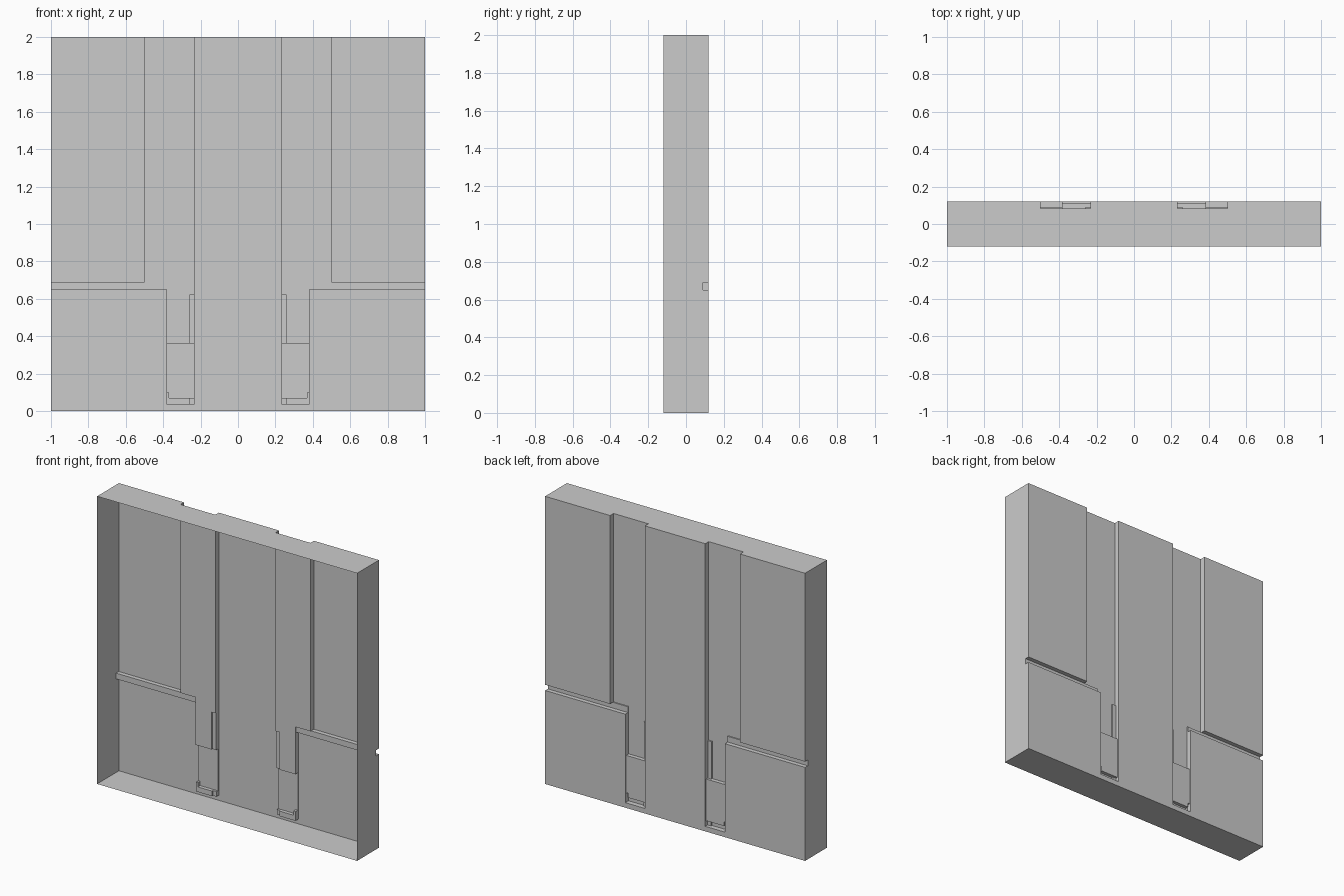
import bpy, bmesh
from math import radians

if "Cube" in bpy.data.objects:
    bpy.data.objects.remove(bpy.data.objects["Cube"])

FRONT, BACK = -0.12, 0.12

# Recesses pressed into the back face, mirrored in x: |x| range, z range, y of recess floor
RECESSES = [
    (0.232, 0.50, 0.69, 2.00, 0.082),    # tall upper channel
    (0.232, 0.383, 0.36, 0.69, 0.082),   # narrow channel below it
    (0.232, 0.26, 0.36, 0.62, 0.092),    # shallow strip at the inner edge
    (0.232, 0.383, 0.035, 0.36, 0.11),   # shallow lower panel
    (0.232, 0.383, 0.035, 0.07, 0.085),  # latch slot
    (0.368, 0.383, 0.07, 0.10, 0.085),   # latch slot upturned end
    (0.232, 0.26, 0.035, 0.07, 0.095),   # latch slot inner step
    (0.383, 1.00, 0.65, 0.69, 0.09),     # horizontal groove
]


def depth(x, z):
    y = BACK
    for x0, x1, z0, z1, d in RECESSES:
        if x0 < abs(x) < x1 and z0 < z < z1:
            y = d
    return y


half = sorted({v for r in RECESSES for v in r[:2]})
xs = [-v for v in reversed(half)] + half
zs = sorted({0.0} | {v for r in RECESSES for v in r[2:4]})
nx, nz = len(xs) - 1, len(zs) - 1


def cell(i, k):
    # Outside the panel the depth drops to the open front, which makes the rim walls
    if not (0 <= i < nx and 0 <= k < nz):
        return FRONT
    return depth((xs[i] + xs[i + 1]) / 2, (zs[k] + zs[k + 1]) / 2)


bm = bmesh.new()


def quad(*pts):
    bm.faces.new([bm.verts.new(p) for p in pts])


# Stepped back face
for i in range(nx):
    for k in range(nz):
        y = cell(i, k)
        quad((xs[i], y, zs[k]), (xs[i], y, zs[k + 1]),
             (xs[i + 1], y, zs[k + 1]), (xs[i + 1], y, zs[k]))

# Walls across x steps, including both sides
for i in range(nx + 1):
    for k in range(nz):
        a, b = cell(i - 1, k), cell(i, k)
        if a != b:
            quad((xs[i], a, zs[k]), (xs[i], a, zs[k + 1]),
                 (xs[i], b, zs[k + 1]), (xs[i], b, zs[k]))

# Walls across z steps, including top and bottom
for k in range(nz + 1):
    for i in range(nx):
        a, b = cell(i, k - 1), cell(i, k)
        if a != b:
            quad((xs[i], a, zs[k]), (xs[i], b, zs[k]),
                 (xs[i + 1], b, zs[k]), (xs[i + 1], a, zs[k]))

# Join the steps and merge flat regions
bmesh.ops.remove_doubles(bm, verts=bm.verts, dist=1e-5)
bmesh.ops.dissolve_limit(bm, angle_limit=radians(1), verts=bm.verts, edges=bm.edges)

mesh = bpy.data.meshes.new("wall_panel")
bm.to_mesh(mesh)
bm.free()
bpy.context.collection.objects.link(bpy.data.objects.new("wall_panel", mesh))
